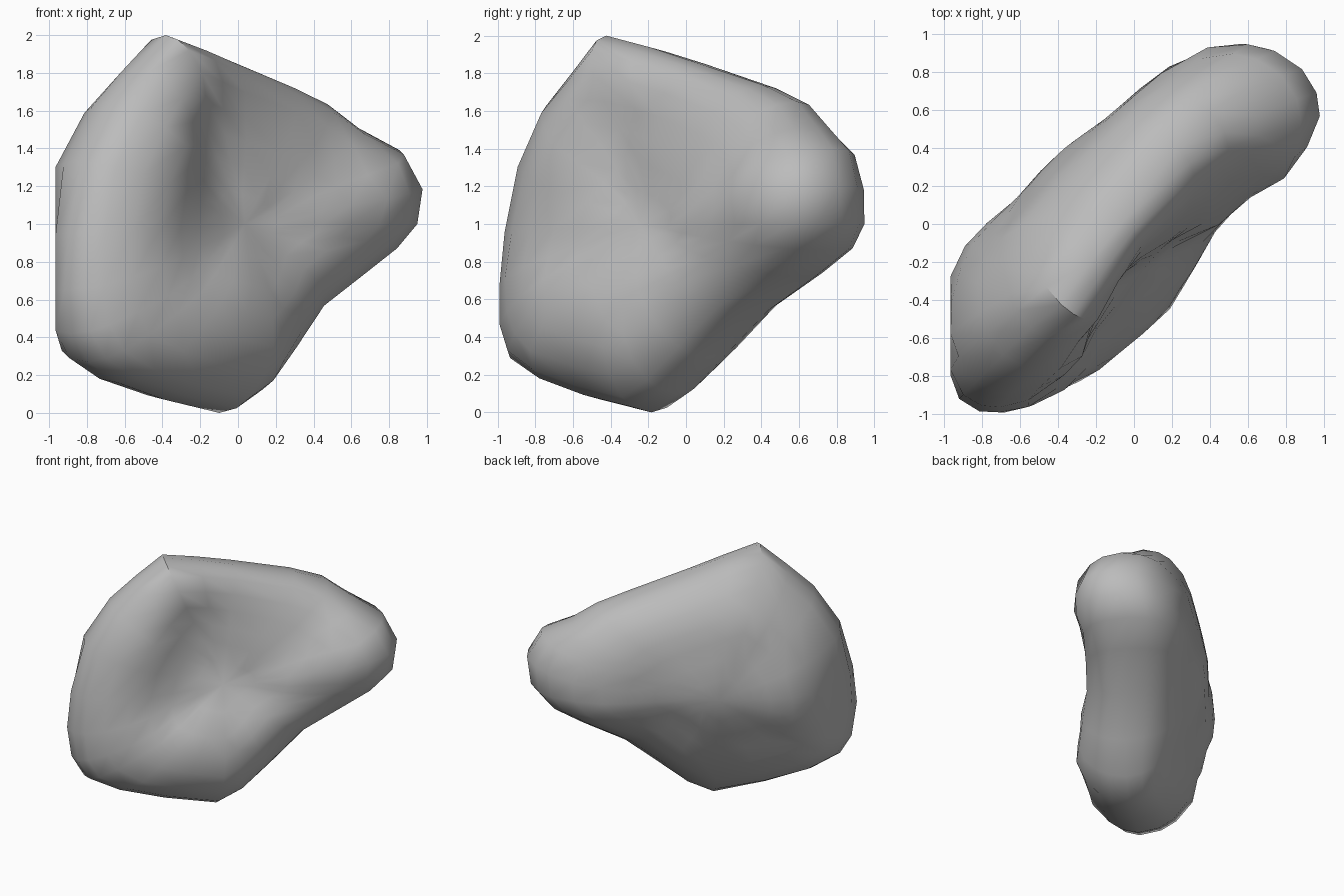
import bpy, bmesh, math, random

if "Cube" in bpy.data.objects:
    bpy.data.objects.remove(bpy.data.objects["Cube"])

random.seed(4)
R = math.sqrt(0.5)
CENTRE = (-0.15, 1.0)  # middle of the slab (along, up)

# Rim of the slab: along, up, depth
RIM = [(-.57, 2, .03), (-.3, 1.94, -.02), (-.03, 1.87, -.05), (.45, 1.74, -.12),
       (.70, 1.65, -.13), (.88, 1.52, -.1), (1.1, 1.4, 0), (1.2, 1.2, .05),
       (1.18, 1.0, 0), (1.06, .86, -.05), (.84, .72, -.02), (.5, .53, 0),
       (.22, .29, .05), (0, .1, .06), (-.2, 0, .06), (-.6, .07, .05),
       (-.95, .16, .05), (-1.18, .27, .06), (-1.27, .42, .02), (-1.3, .65, 0),
       (-1.27, .95, 0), (-1.17, 1.33, 0), (-.97, 1.64, 0), (-.77, 1.83, 0)]

# Depth of the hollowed face and of the bulging back: along, up, depth
FRONT = [(-.25, 1.2, .13), (.1, 1.1, .19), (-.75, 1.5, .36), (-.33, 1.5, .12),
         (.1, 1.55, .15), (.45, 1.4, .2), (.4, 1, .35), (.9, 1.2, .45),
         (1.1, 1.1, .52), (-.4, .55, .46), (.05, .5, .42), (-.9, .5, .39),
         (-1.15, .45, .4), (-.95, 1.1, .33), (-.5, .95, .25), (-.55, 1.8, .3),
         (-.7, .3, .5), (-.2, .3, .5)]
BACK = [(-.7, 1, -.57), (-.1, 1.05, -.55), (-.5, 1.5, -.48), (.1, 1.5, -.5),
        (.6, 1.2, -.5), (1, 1.1, -.5), (.2, .6, -.42), (-.5, .4, -.42),
        (-1, .5, -.47), (-.2, .2, -.3), (-1, 1.2, -.52), (-.6, 1.85, -.35)]


def depth(points, u, z):
    """Blend the nearby depth points."""
    total = weight = 0
    for pu, pz, d in points:
        w = 1 / ((u - pu) ** 2 + (z - pz) ** 2 + .025) ** 1.8
        total += w * d
        weight += w
    return total / weight


def place(bm, u, z, v):
    """The slab stands diagonally; two chipped flats trim its left end."""
    return bm.verts.new((max((u + v) * R, -.965), max((u - v) * R, -.99), z))


bm = bmesh.new()
n = len(RIM)
rim = [place(bm, u, z, v) for u, z, v in RIM]

# Shrinking rings close each side of the slab
for points, flip in ((FRONT, False), (BACK, True)):
    outer = rim
    for s in (.975, .92, .8, .65, .5, .35, .18):
        ring = []
        bulge = math.sqrt(1 - s ** 4)
        for ru, rz, rv in RIM:
            u = CENTRE[0] + (ru - CENTRE[0]) * s
            z = CENTRE[1] + (rz - CENTRE[1]) * s
            v = rv + (depth(points, u, z) - rv) * bulge
            j = .012 if .6 < s < .9 else 0
            ring.append(place(bm, u, z, v + random.uniform(-j, j)))
        for i in range(n):
            k = (i + 1) % n
            face = [outer[i], outer[k], ring[k], ring[i]]
            bm.faces.new(face[::-1] if flip else face)
        outer = ring
    tip = place(bm, *CENTRE, depth(points, *CENTRE))
    for i in range(n):
        face = [outer[i], outer[(i + 1) % n], tip]
        bm.faces.new(face[::-1] if flip else face)

bmesh.ops.recalc_face_normals(bm, faces=bm.faces)
mesh = bpy.data.meshes.new("rock")
bm.to_mesh(mesh)
bm.free()
rock = bpy.data.objects.new("rock", mesh)
bpy.context.collection.objects.link(rock)

stone = bpy.data.materials.new("grey stone")
stone.diffuse_color = (.5, .5, .5, 1)
stone.use_nodes = True
stone.node_tree.nodes["Principled BSDF"].inputs["Base Color"].default_value = stone.diffuse_color
mesh.materials.append(stone)

# Soft shading that keeps the chipped edges
bpy.context.view_layer.objects.active = rock
rock.select_set(True)
bpy.ops.object.shade_smooth_by_angle(angle=math.radians(40))
